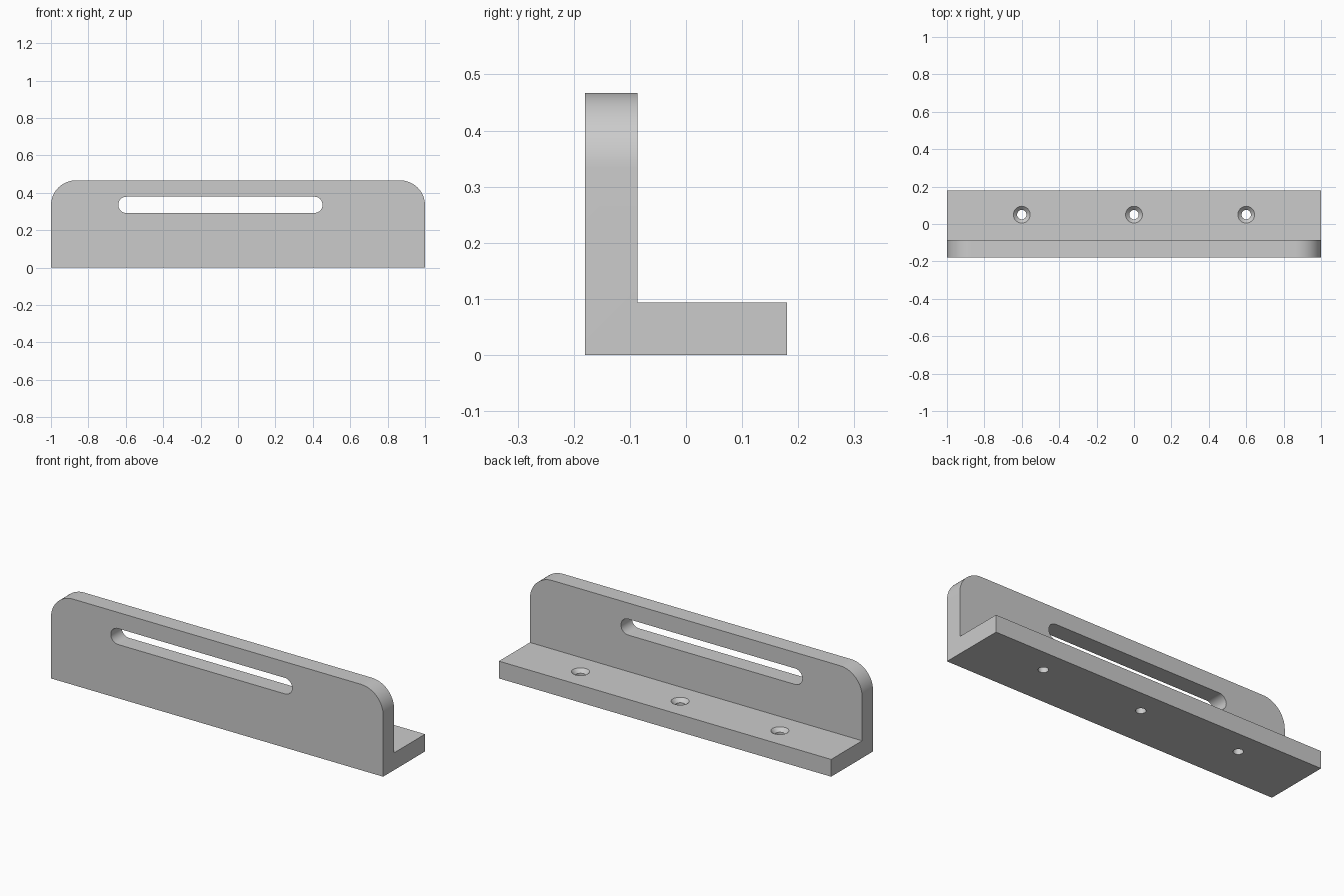
import bpy
import bmesh
from math import pi, cos, sin
from mathutils import Matrix, Vector

if "Cube" in bpy.data.objects:
    bpy.data.objects.remove(bpy.data.objects["Cube"], do_unlink=True)

# Main dimensions
LENGTH, DEPTH, HEIGHT, THICK = 2.0, 0.36, 0.467, 0.094
CORNER_R = 0.134
SLOT_LEFT, SLOT_RIGHT, SLOT_Z, SLOT_R = -0.64, 0.452, 0.336, 0.0435
HOLE_Y, HOLE_R, SINK_R, SINK_DEPTH = 0.05, 0.025, 0.045, 0.02
FRONT = -DEPTH / 2

grey = bpy.data.materials.new("plain grey")
grey.use_nodes = True
grey.diffuse_color = (0.6, 0.6, 0.6, 1)
grey.node_tree.nodes["Principled BSDF"].inputs["Base Color"].default_value = (0.6, 0.6, 0.6, 1)


def make_object(name, bm):
    bmesh.ops.recalc_face_normals(bm, faces=bm.faces)
    mesh = bpy.data.meshes.new(name)
    bm.to_mesh(mesh)
    bm.free()
    mesh.materials.append(grey)
    obj = bpy.data.objects.new(name, mesh)
    bpy.context.collection.objects.link(obj)
    return obj


def extrude_outline(points, offset):
    bm = bmesh.new()
    face = bm.faces.new([bm.verts.new(p) for p in points])
    result = bmesh.ops.extrude_face_region(bm, geom=[face])
    moved = [v for v in result["geom"] if isinstance(v, bmesh.types.BMVert)]
    bmesh.ops.translate(bm, verts=moved, vec=offset)
    return bm


def cut(target, cutter):
    cutter.hide_render = True
    mod = target.modifiers.new("cut", "BOOLEAN")
    mod.operation = "DIFFERENCE"
    mod.solver = "EXACT"
    mod.object = cutter
    bpy.context.view_layer.objects.active = target
    bpy.ops.object.modifier_apply(modifier=mod.name)
    bpy.data.objects.remove(cutter, do_unlink=True)


# L-shaped bracket with rounded upper corners
inner = FRONT + THICK
profile = [(FRONT, 0), (-FRONT, 0), (-FRONT, THICK), (inner, THICK), (inner, HEIGHT), (FRONT, HEIGHT)]
bm = extrude_outline([(-LENGTH / 2, y, z) for y, z in profile], Vector((LENGTH, 0, 0)))
corners = [e for e in bm.edges
           if all(v.co.z > HEIGHT - 0.001 for v in e.verts)
           and abs(e.verts[0].co.x - e.verts[1].co.x) < 0.001]
bmesh.ops.bevel(bm, geom=corners, offset=CORNER_R, segments=16, profile=0.5, affect="EDGES")
bracket = make_object("angle_bracket", bm)

# Long rounded slot through the upright
STEPS = 16
outline = []
for centre, start in ((SLOT_RIGHT - SLOT_R, -pi / 2), (SLOT_LEFT + SLOT_R, pi / 2)):
    for i in range(STEPS + 1):
        a = start + pi * i / STEPS
        outline.append((centre + SLOT_R * cos(a), FRONT - 0.05, SLOT_Z + SLOT_R * sin(a)))
cut(bracket, make_object("slot_cutter", extrude_outline(outline, Vector((0, THICK + 0.1, 0)))))

# Three countersunk screw holes through the foot, turned from one profile
slope = (SINK_R - HOLE_R) / SINK_DEPTH
rise = 0.02
turned = [(0, -0.05), (HOLE_R, -0.05), (HOLE_R, THICK - SINK_DEPTH),
          (SINK_R + slope * rise, THICK + rise), (0, THICK + rise)]
for x in (-0.6, 0, 0.6):
    bm = bmesh.new()
    verts = [bm.verts.new((r, 0, z)) for r, z in turned]
    edges = [bm.edges.new(pair) for pair in zip(verts, verts[1:])]
    bmesh.ops.spin(bm, geom=verts + edges, cent=(0, 0, 0), axis=(0, 0, 1),
                   angle=2 * pi, steps=32)
    bmesh.ops.remove_doubles(bm, verts=bm.verts, dist=0.0001)
    bmesh.ops.transform(bm, matrix=Matrix.Translation((x, HOLE_Y, 0)), verts=bm.verts)
    cut(bracket, make_object("hole_cutter", bm))

# Smooth the round surfaces and keep the edges crisp
bpy.ops.object.select_all(action="DESELECT")
bracket.select_set(True)
bpy.context.view_layer.objects.active = bracket
bpy.ops.object.shade_smooth_by_angle(angle=pi / 6)
